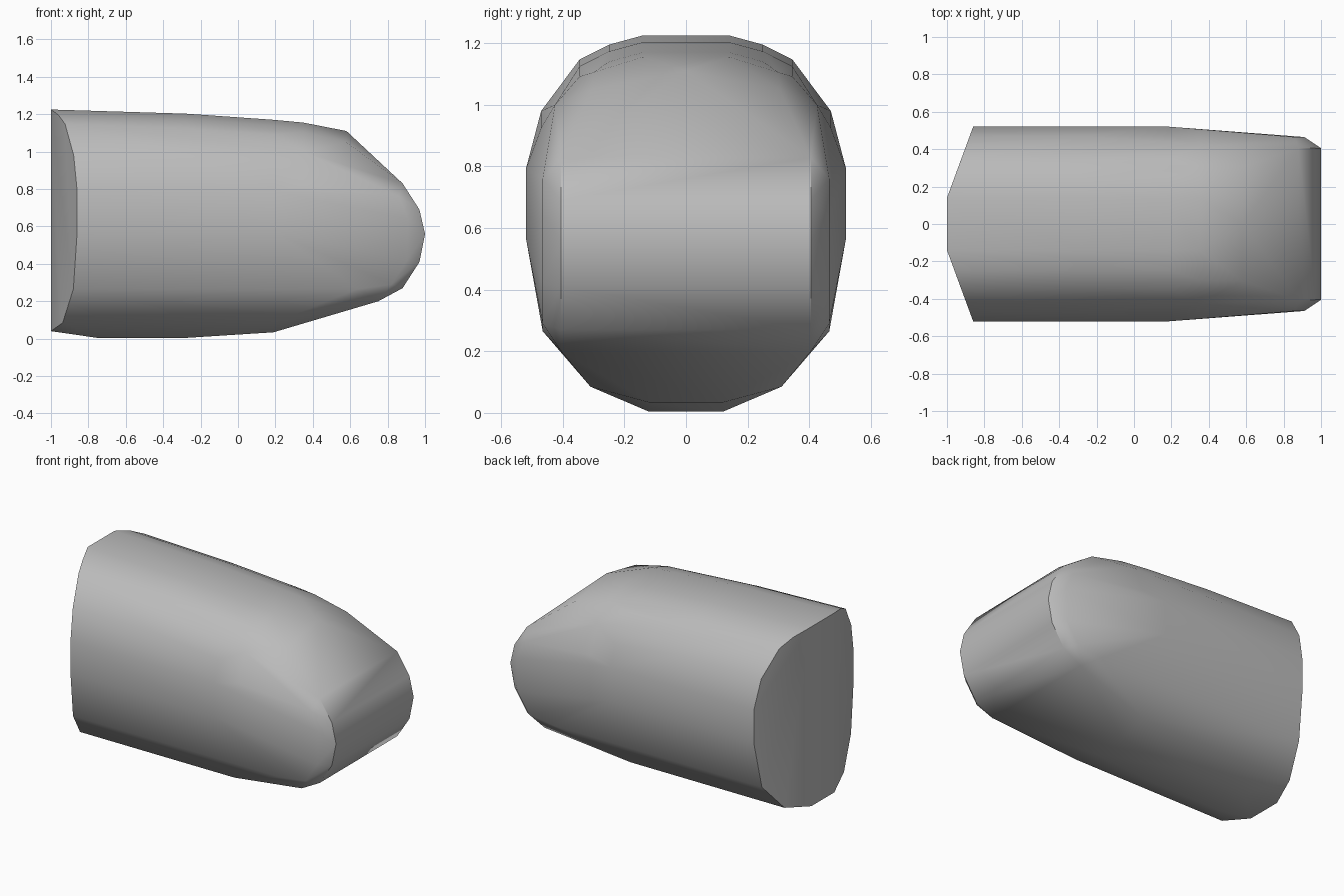
import bpy, bmesh
from math import radians

cube = bpy.data.objects.get("Cube")
if cube:
    bpy.data.objects.remove(cube)

# Cross-section, one half: (y, z) from the top round to the underside
SECTION = [(.14, 1.225), (.25, 1.195), (.345, 1.147), (.47, .98), (.52, .79),
           (.52, .57), (.465, .265), (.31, .085), (.12, .004)]
SHOULDER = [(.14, 1.155), (.3, 1.105), (.425, 1.0), (.495, .82)]
NOSE = [(.88, .83), (.97, .69), (1, .56), (.97, .41), (.88, .27), (.75, .2)]
CHEEK = [(.86, .76), (.91, .64), (.905, .42), (.82, .29), (.64, .265)]

points = []

# Wedge-shaped rear end
for y, z in SECTION:
    x = -1 + .14 * max(0, y - .14) / .38
    points.append((x, y, z + (.036 if y < .2 and z < .1 else 0)))

# Long body, with the roof sloping down and the belly rising
points += [(-.75, y, z) for y, z in SECTION[-2:]]
points += [(-.28, y, z - .022 if z > 1 else z) for y, z in SECTION]
points += [(.19, y, z - .055 if z > .9 else z + (.03 if z < .05 else 0))
           for y, z in SECTION]
points += [(.35, y, z) for y, z in SHOULDER]

# Sloping front, rounded nose and bevelled cheeks
points += [(.58, 0, 1.11), (.58, .305, 1.05)]
points += [(x, .405, z) for x, z in NOSE]
points += [(x, .465, z) for x, z in CHEEK]

# Mirror across the centre and wrap in one skin
bm = bmesh.new()
for x, y, z in points:
    for side in ((1, -1) if y else (1,)):
        bm.verts.new((x, side * y, z))
hull = bmesh.ops.convex_hull(bm, input=bm.verts)
loose = {g for g in hull["geom_interior"] + hull["geom_unused"]
         if isinstance(g, bmesh.types.BMVert)}
bmesh.ops.delete(bm, geom=list(loose), context="VERTS")
bmesh.ops.dissolve_limit(bm, angle_limit=radians(1), verts=bm.verts, edges=bm.edges)
bmesh.ops.recalc_face_normals(bm, faces=bm.faces)

mesh = bpy.data.meshes.new("rounded_body")
bm.to_mesh(mesh)
bm.free()
body = bpy.data.objects.new("rounded_body", mesh)
bpy.context.collection.objects.link(body)

# Plain grey finish
grey = bpy.data.materials.new("plain_grey")
grey.use_nodes = True
colour = (.5, .5, .5, 1)
grey.diffuse_color = colour
grey.node_tree.nodes["Principled BSDF"].inputs["Base Color"].default_value = colour
mesh.materials.append(grey)

bpy.ops.object.select_all(action="DESELECT")
body.select_set(True)
bpy.context.view_layer.objects.active = body
bpy.ops.object.shade_smooth_by_angle(angle=radians(40))
